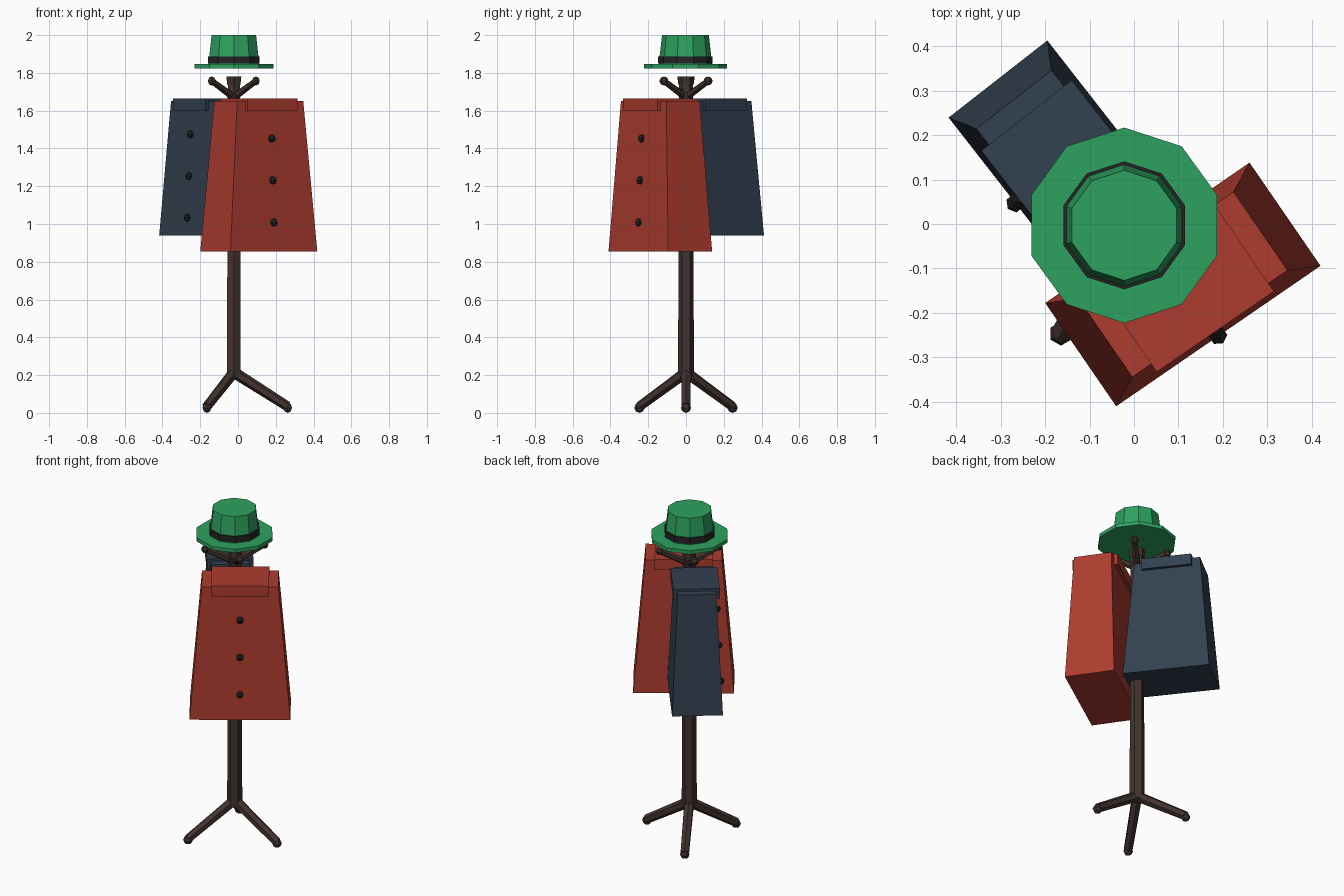
import bpy, bmesh
from math import radians, cos, sin, pi
from mathutils import Vector, Matrix

if "Cube" in bpy.data.objects:
    bpy.data.objects.remove(bpy.data.objects["Cube"])

PX = -0.022  # x position of the pole axis


def material(name, rgb):
    m = bpy.data.materials.new(name)
    m.diffuse_color = (*rgb, 1)
    m.use_nodes = True
    m.node_tree.nodes["Principled BSDF"].inputs["Base Color"].default_value = m.diffuse_color
    return m


WOOD = material("dark_wood", (0.055, 0.033, 0.028))
RED = material("red_cloth", (0.42, 0.045, 0.028))
NAVY = material("navy_cloth", (0.032, 0.052, 0.078))
GREEN = material("green_felt", (0.026, 0.36, 0.115))
BLACK = material("black_trim", (0.018, 0.018, 0.02))


def finish(bm, name, mat, matrix=Matrix()):
    me = bpy.data.meshes.new(name)
    bm.to_mesh(me)
    bm.free()
    me.materials.append(mat)
    ob = bpy.data.objects.new(name, me)
    ob.matrix_world = matrix
    bpy.context.collection.objects.link(ob)
    return ob


def strut(name, a, b, r1, r2, sides, mat, turn=0.0):
    """Tapered prism running from point a to point b."""
    a, b = Vector(a), Vector(b)
    d = b - a
    bm = bmesh.new()
    bmesh.ops.create_cone(bm, cap_ends=True, segments=sides,
                          radius1=r1, radius2=r2, depth=d.length)
    rot = d.to_track_quat('Z', 'Y').to_matrix().to_4x4()
    if abs(d.x) + abs(d.y) < 1e-6:
        rot = Matrix()
    return finish(bm, name, mat,
                  Matrix.Translation((a + b) / 2) @ rot @ Matrix.Rotation(turn, 4, 'Z'))


def ball(name, loc, r, mat, matrix=Matrix()):
    bm = bmesh.new()
    bmesh.ops.create_uvsphere(bm, u_segments=6, v_segments=4, radius=r)
    return finish(bm, name, mat, matrix @ Matrix.Translation(loc))


def block(name, bottom, top, z0, z1, mat, matrix):
    """Box whose top half-sizes may differ from its bottom half-sizes."""
    bm = bmesh.new()
    bmesh.ops.create_cube(bm, size=2)
    for v in bm.verts:
        hx, hy = top if v.co.z > 0 else bottom
        v.co = (v.co.x * hx, v.co.y * hy, z1 if v.co.z > 0 else z0)
    return finish(bm, name, mat, matrix)


# Pole with a small cap
strut("pole", (PX, 0, 0.19), (PX, 0, 1.76), 0.042, 0.037, 6, WOOD, pi / 6 + pi / 2 - pi / 6 - pi / 2)
strut("pole_cap", (PX, 0, 1.735), (PX, 0, 1.78), 0.04, 0.046, 6, WOOD)

# Three splayed legs with rounded feet
for i in range(3):
    a = radians(120 * i)
    foot = (PX + 0.285 * cos(a), 0.285 * sin(a), 0.034)
    strut(f"leg_{i + 1}", (PX, 0, 0.215), foot, 0.03, 0.026, 6, WOOD)
    ball(f"foot_{i + 1}", foot, 0.027, WOOD, Matrix.Translation((0, 0, -0.007)))

# Four diagonal hooks with knobs
for i in range(4):
    a = radians(45 + 90 * i)
    tip = (PX + 0.165 * cos(a), 0.165 * sin(a), 1.757)
    strut(f"hook_{i + 1}", (PX, 0, 1.67), tip, 0.021, 0.017, 6, WOOD)
    ball(f"hook_knob_{i + 1}", tip, 0.024, WOOD)


def coat(name, mat, centre, angle, half_w, z0, button_z):
    """Tapered body, collar slab and three buttons, hung on a hook."""
    m = Matrix.Translation((*centre, 0)) @ Matrix.Rotation(radians(angle), 4, 'Z')
    z1, d0, k = 1.65, 0.141, 0.76
    block(name + "_body", (half_w, d0), (half_w * k, d0 * k), z0, z1, mat, m)
    c = (half_w * 0.574, 0.129)
    block(name + "_collar", c, c, 1.60, 1.665, mat, m)
    for i, z in enumerate(button_z):
        depth = d0 * (1 + (k - 1) * (z - z0) / (z1 - z0))
        ball(f"{name}_button_{i + 1}", (0, -depth - 0.005, z), 0.021, BLACK, m)


coat("red_coat", RED, (0.11, -0.136), 34.5, 0.279, 0.855, (1.453, 1.231, 1.008))
coat("navy_coat", NAVY, (-0.156, 0.134), -52, 0.244, 0.939, (1.475, 1.254, 1.034))

# Ten-sided hat: brim, tapered crown and band
for name, z0, z1, r1, r2, mat in (
        ("hat_brim", 1.824, 1.846, 0.22, 0.22, GREEN),
        ("hat_crown", 1.84, 2.0, 0.142, 0.124, GREEN),
        ("hat_band", 1.85, 1.887, 0.144, 0.144, BLACK)):
    strut(name, (PX, -0.003, z0), (PX, -0.003, z1), r1, r2, 10, mat)
